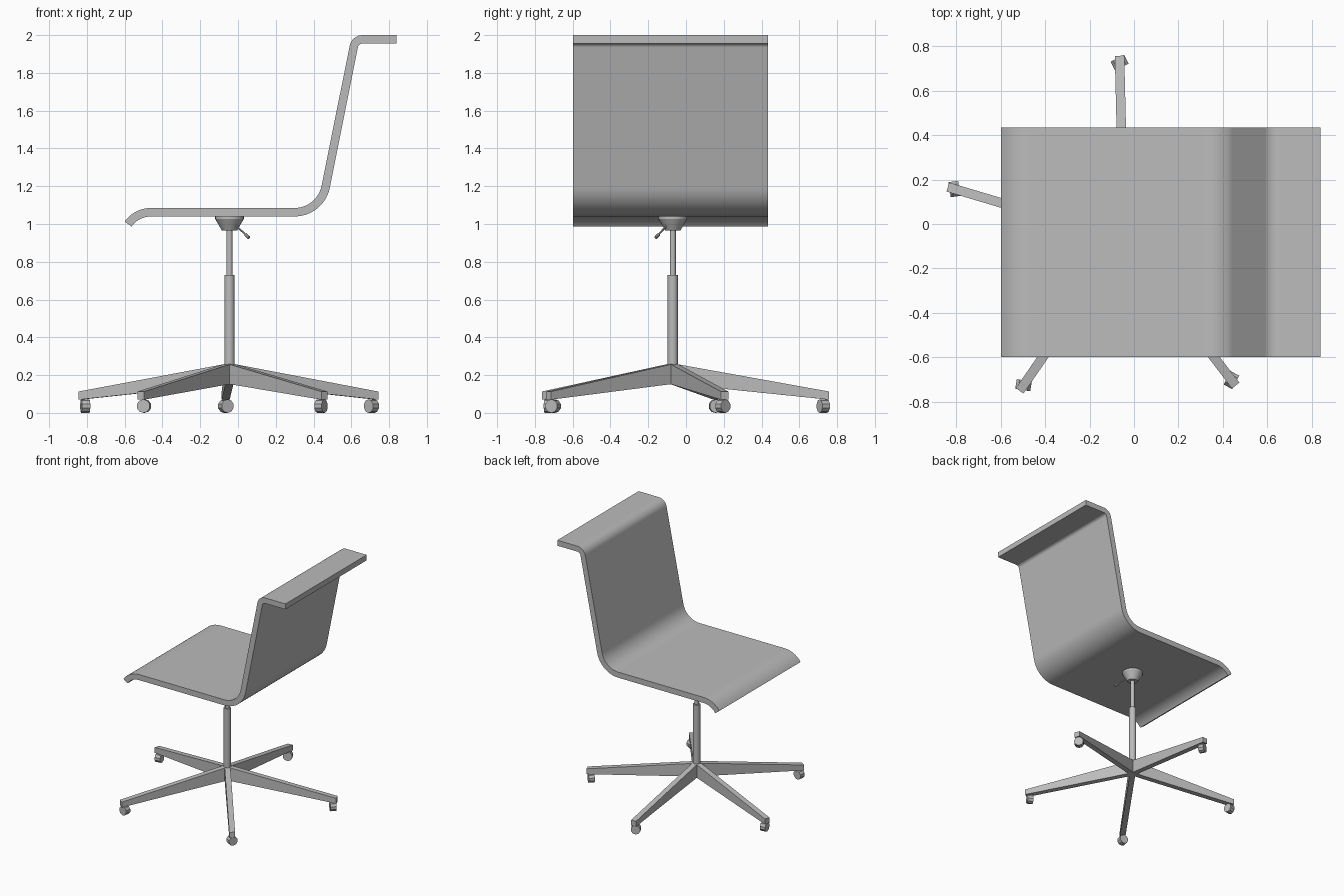
import bpy, bmesh
from math import sin, cos, radians
from mathutils import Vector

if "Cube" in bpy.data.objects:
    bpy.data.objects.remove(bpy.data.objects["Cube"])

grey = bpy.data.materials.new("light_grey")
grey.use_nodes = True
grey.diffuse_color = (0.5, 0.5, 0.5, 1)
grey.node_tree.nodes["Principled BSDF"].inputs["Base Color"].default_value = grey.diffuse_color

AXIS = Vector((-0.045, -0.07, 0))


def finish(obj, smooth=True):
    obj.data.materials.append(grey)
    bpy.ops.object.select_all(action='DESELECT')
    obj.select_set(True)
    bpy.context.view_layer.objects.active = obj
    if smooth:
        bpy.ops.object.shade_smooth_by_angle(angle=radians(35))
    return obj


def prism(name, outline, depth, smooth=True):
    """Extrude a closed outline of 3D points along a depth vector."""
    bm = bmesh.new()
    face = bm.faces.new([bm.verts.new(p) for p in outline])
    new = bmesh.ops.extrude_face_region(bm, geom=[face])["geom"]
    bmesh.ops.translate(bm, vec=depth, verts=[v for v in new if isinstance(v, bmesh.types.BMVert)])
    bmesh.ops.recalc_face_normals(bm, faces=bm.faces)
    mesh = bpy.data.meshes.new(name)
    bm.to_mesh(mesh)
    bm.free()
    obj = bpy.data.objects.new(name, mesh)
    bpy.context.collection.objects.link(obj)
    return finish(obj, smooth)


def rod(name, start, end, r1, r2=None, sides=24):
    """Cylinder or cone between two points."""
    span = Vector(end) - Vector(start)
    bpy.ops.mesh.primitive_cone_add(
        vertices=sides, radius1=r1, radius2=r1 if r2 is None else r2, depth=span.length,
        location=(Vector(start) + Vector(end)) / 2,
        rotation=span.to_track_quat('Z', 'Y').to_euler())
    obj = bpy.context.object
    obj.name = name
    return finish(obj)


def arc(cx, cz, r, a0, a1, n=12):
    angles = [radians(a0 + (a1 - a0) * i / n) for i in range(n + 1)]
    return [(cx + r * cos(a), cz + r * sin(a)) for a in angles]


# Bent seat shell: lip, seat-to-back bend and rolled top, as two offset curves
def shell_side(lip_r, bend_r, top_r):
    return (arc(-0.46, 0.913, lip_r, 144.5, 90) + arc(0.30, 1.23, bend_r, 270, 348.7)
            + arc(0.66, 1.93, top_r, 168.7, 90) + [(0.84, 1.93 + top_r)])


section = shell_side(0.172, 0.145, 0.07) + shell_side(0.127, 0.19, 0.026)[::-1]
prism("seat_shell", [(x, -0.598, z) for x, z in section], Vector((0, 1.032, 0)))

# Gas column and seat mount
for name, z0, z1, r0, r1 in [("column_sleeve", 0.16, 0.73, 0.027, 0.027),
                             ("column_piston", 0.72, 0.98, 0.016, 0.016),
                             ("mount_cone", 0.965, 1.027, 0.04, 0.076),
                             ("mount_plate", 1.027, 1.042, 0.076, 0.076)]:
    rod(name, AXIS + Vector((0, 0, z0)), AXIS + Vector((0, 0, z1)), r0, r1)

# Height lever
lever_dir = Vector((0.66, -0.56, -0.62)).normalized()
lever_start = AXIS + Vector((0.02, -0.02, 1.005))
knob = lever_start + lever_dir * 0.105
rod("lever", lever_start, knob, 0.005, sides=8)
rod("lever_knob", knob, knob + lever_dir * 0.028, 0.009, sides=10)

# Five tapered legs with swivelled casters
for i in range(5):
    angle = radians(91.4 + 72 * i)
    out = Vector((cos(angle), sin(angle), 0))
    side = Vector((-out.y, out.x, 0)) * 0.0425
    outline = [AXIS + out * r + Vector((0, 0, z)) - side / 2
               for r, z in [(0, 0.155), (0.828, 0.07), (0.828, 0.113), (0, 0.262)]]
    prism(f"leg_{i + 1}", outline, side, smooth=False)

    swivel = angle + radians(25)
    axle = Vector((cos(swivel), sin(swivel), 0)) * 0.022
    hub = AXIS + out * 0.797 + Vector((0, 0, 0.036))
    rod(f"caster_{i + 1}", hub - axle, hub + axle, 0.036, sides=10)
